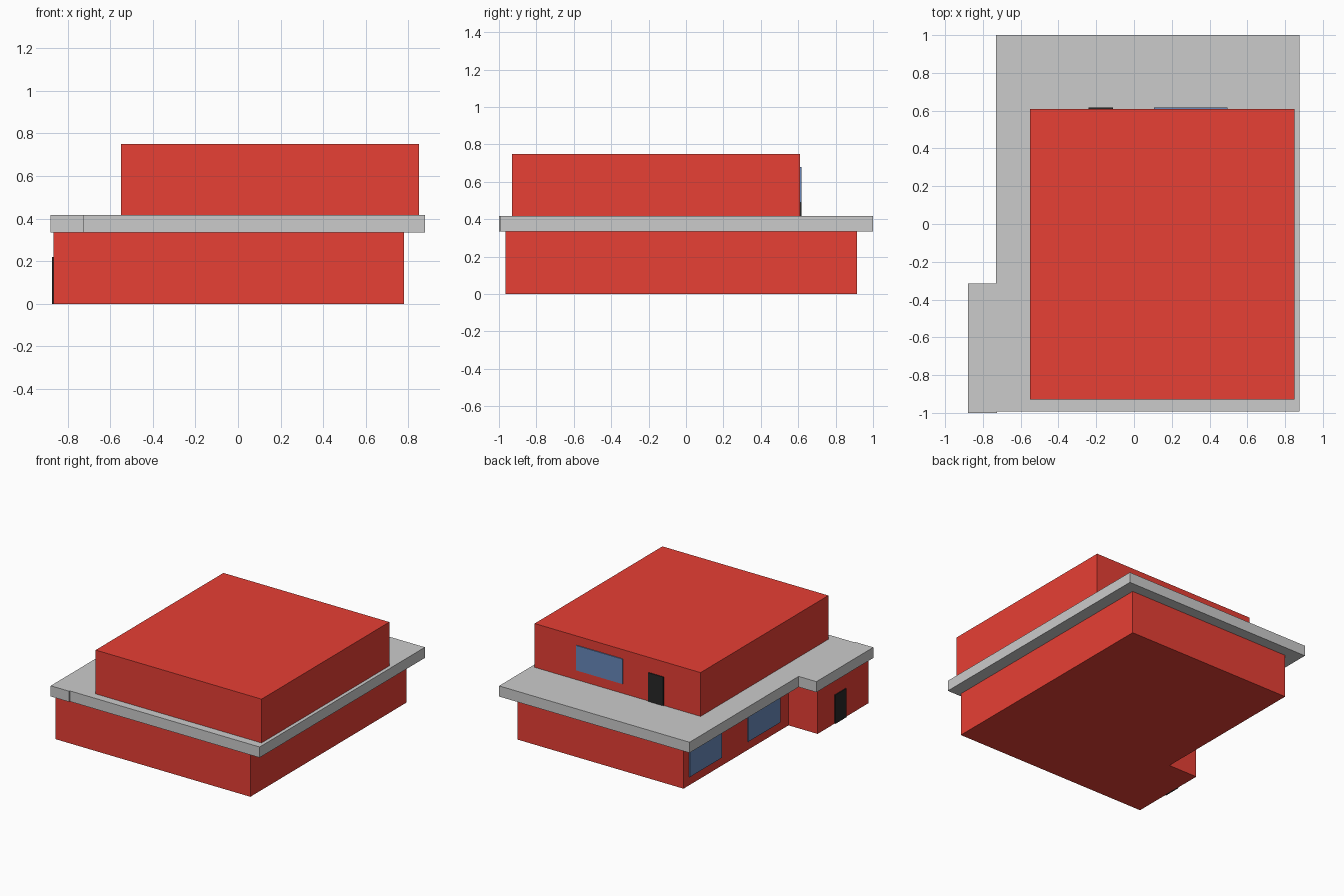
import bpy
import bmesh

if "Cube" in bpy.data.objects:
    bpy.data.objects.remove(bpy.data.objects["Cube"])


def material(name, rgb):
    m = bpy.data.materials.new(name)
    m.diffuse_color = (*rgb, 1)
    m.use_nodes = True
    m.node_tree.nodes["Principled BSDF"].inputs["Base Color"].default_value = m.diffuse_color
    return m


RED = material("red_wall", (0.8, 0.05, 0.035))
BLUE = material("blue_glass", (0.14, 0.25, 0.5))
BLACK = material("dark_door", (0.02, 0.02, 0.02))


def prism(name, outline, z0, z1, mat=None):
    """Extrude a plan outline from z0 up to z1."""
    bm = bmesh.new()
    face = bm.faces.new([bm.verts.new((x, y, z0)) for x, y in outline])
    top = bmesh.ops.extrude_face_region(bm, geom=[face])["geom"]
    bmesh.ops.translate(bm, vec=(0, 0, z1 - z0),
                        verts=[v for v in top if isinstance(v, bmesh.types.BMVert)])
    bmesh.ops.recalc_face_normals(bm, faces=bm.faces)
    mesh = bpy.data.meshes.new(name)
    bm.to_mesh(mesh)
    bm.free()
    if mat:
        mesh.materials.append(mat)
    ob = bpy.data.objects.new(name, mesh)
    bpy.context.collection.objects.link(ob)
    return ob


def box(name, x0, x1, y0, y1, z0, z1, mat=None):
    return prism(name, [(x0, y0), (x1, y0), (x1, y1), (x0, y1)], z0, z1, mat)


# Ground floor with entrance wing
prism("ground_floor", [(-0.865, -0.965), (0.78, -0.965), (0.78, 0.915),
                       (-0.62, 0.915), (-0.62, -0.35), (-0.865, -0.35)], 0, 0.335, RED)

# Overhanging balcony slab
prism("balcony_slab", [(-0.88, -1.0), (-0.725, -1.0), (-0.725, -0.992), (0.877, -0.992),
                       (0.877, 1.0), (-0.73, 1.0), (-0.73, -0.315), (-0.88, -0.315)],
      0.335, 0.416)

# Upper floor
box("upper_floor", -0.55, 0.85, -0.93, 0.61, 0.416, 0.75, RED)

# Windows
D = 0.007
for i, y in enumerate((0.46, -0.245)):
    box(f"ground_window_{i + 1}", -0.62 - D, -0.615, y, y + 0.39, 0.065, 0.26, BLUE)
box("upper_window", 0.105, 0.495, 0.605, 0.61 + D, 0.49, 0.68, BLUE)

# Doors
box("upper_door", -0.24, -0.11, 0.605, 0.61 + D, 0.416, 0.635, BLACK)
box("entrance_door", -0.865 - D, -0.86, -0.688, -0.555, 0, 0.22, BLACK)
